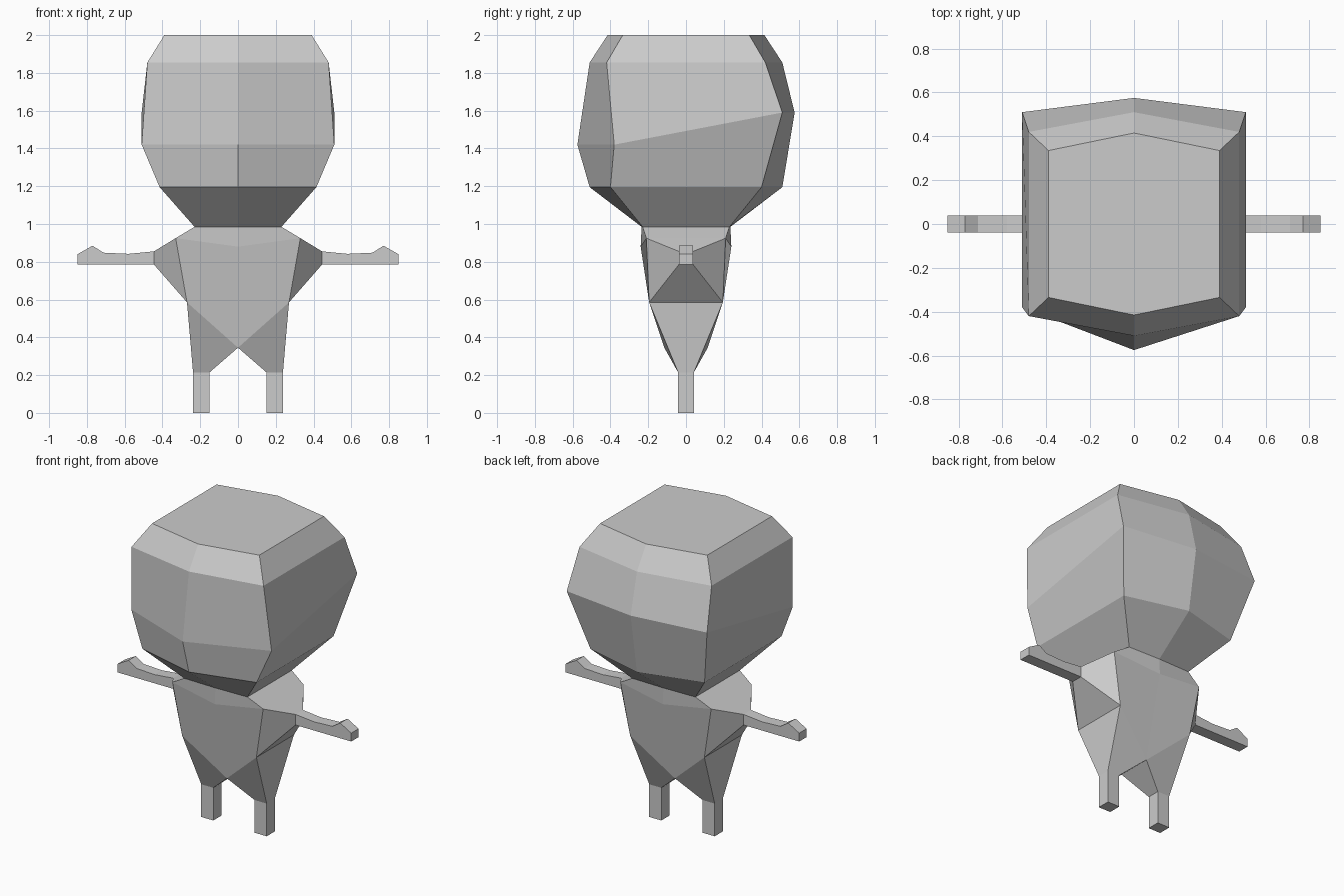
import bpy
import bmesh

cube = bpy.data.objects.get("Cube")
if cube:
    bpy.data.objects.remove(cube, do_unlink=True)

# One plain colour for the whole figure
grey = bpy.data.materials.new("plain_grey")
grey.use_nodes = True
colour = (0.6, 0.6, 0.6, 1)
grey.diffuse_color = colour
grey.node_tree.nodes["Principled BSDF"].inputs["Base Color"].default_value = colour


def finish(name, bm, mirror=False):
    """Turn a bmesh into a flat-shaded object, optionally mirrored left to right."""
    bmesh.ops.recalc_face_normals(bm, faces=bm.faces)
    mesh = bpy.data.meshes.new(name)
    bm.to_mesh(mesh)
    bm.free()
    mesh.materials.append(grey)
    obj = bpy.data.objects.new(name, mesh)
    bpy.context.collection.objects.link(obj)
    if mirror:
        obj.modifiers.new("left_right", "MIRROR").use_axis[0] = True
    return obj


def extruded(name, outline, half_depth):
    """Extrude an x-z outline along y and mirror it to the other side."""
    bm = bmesh.new()
    front = [bm.verts.new((x, -half_depth, z)) for x, z in outline]
    back = [bm.verts.new((x, half_depth, z)) for x, z in outline]
    bm.faces.new(front)
    bm.faces.new(back)
    for i in range(len(outline)):
        bm.faces.new((front[i - 1], front[i], back[i], back[i - 1]))
    return finish(name, bm, mirror=True)


def build_head(rows):
    """Stack six-sided rings: a pointed front, a pointed back, straight sides."""
    bm = bmesh.new()
    rings = []
    for width, corner_f, mid_f, z_f, corner_b, mid_b, z_b in rows:
        points = [(0, -mid_f, z_f), (width, -corner_f, z_f), (width, corner_b, z_b),
                  (0, mid_b, z_b), (-width, corner_b, z_b), (-width, -corner_f, z_f)]
        rings.append([bm.verts.new(p) for p in points])
    for low, high in zip(rings, rings[1:]):
        for i in range(len(low)):
            bm.faces.new((low[i - 1], low[i], high[i], high[i - 1]))
    bm.faces.new(rings[-1])
    return finish("head", bm)


def build_torso(points):
    """Build the left half from front points and their copies behind, then mirror it."""
    bm = bmesh.new()
    front = {key: bm.verts.new(p) for key, p in points.items()}
    back = {key: bm.verts.new((x, -y, z)) for key, (x, y, z) in points.items()}
    panels = [
        ("neck_mid", "neck", "shoulder", "chest"),
        ("chest", "shoulder", "hip", "crotch"),
        ("crotch", "hip", "leg_out", "leg_in"),
        ("shoulder", "arm_top", "arm_low", "hip"),
    ]
    for side in (front, back):
        for panel in panels:
            bm.faces.new([side[key] for key in panel])
    # Strips that join front to back over the shoulder, flank and inner leg
    strips = [("neck", "shoulder"), ("shoulder", "arm_top"), ("arm_low", "hip"),
              ("hip", "leg_out"), ("leg_in", "crotch")]
    for a, b in strips:
        bm.faces.new((front[a], front[b], back[b], back[a]))
    return finish("torso", bm, mirror=True)


# Head, from neck to crown: width, front corner, mid, height, back corner, mid, height
build_head([
    (0.23, 0.23, 0.235, 0.985, 0.23, 0.235, 0.985),
    (0.415, 0.40, 0.51, 1.195, 0.40, 0.51, 1.195),
    (0.51, 0.38, 0.575, 1.42, 0.51, 0.575, 1.59),
    (0.48, 0.42, 0.51, 1.855, 0.42, 0.51, 1.855),
    (0.39, 0.335, 0.415, 2.0, 0.335, 0.415, 2.0),
])

# Torso with sloping shoulders and tapering hips
build_torso({
    "neck_mid": (0, -0.235, 0.985),
    "neck": (0.23, -0.23, 0.985),
    "shoulder": (0.33, -0.21, 0.925),
    "chest": (0, -0.24, 0.88),
    "arm_top": (0.445, -0.038, 0.855),
    "arm_low": (0.445, -0.038, 0.785),
    "hip": (0.27, -0.195, 0.585),
    "crotch": (0, -0.115, 0.345),
    "leg_out": (0.238, -0.042, 0.215),
    "leg_in": (0.15, -0.042, 0.215),
})

# Arms with a small thumb bump near the end
extruded("arms", [(0.445, 0.785), (0.85, 0.785), (0.85, 0.84), (0.77, 0.885),
                  (0.712, 0.848), (0.58, 0.842), (0.445, 0.855)], 0.038)

# Legs
extruded("legs", [(0.15, 0), (0.238, 0), (0.238, 0.215), (0.15, 0.215)], 0.042)
